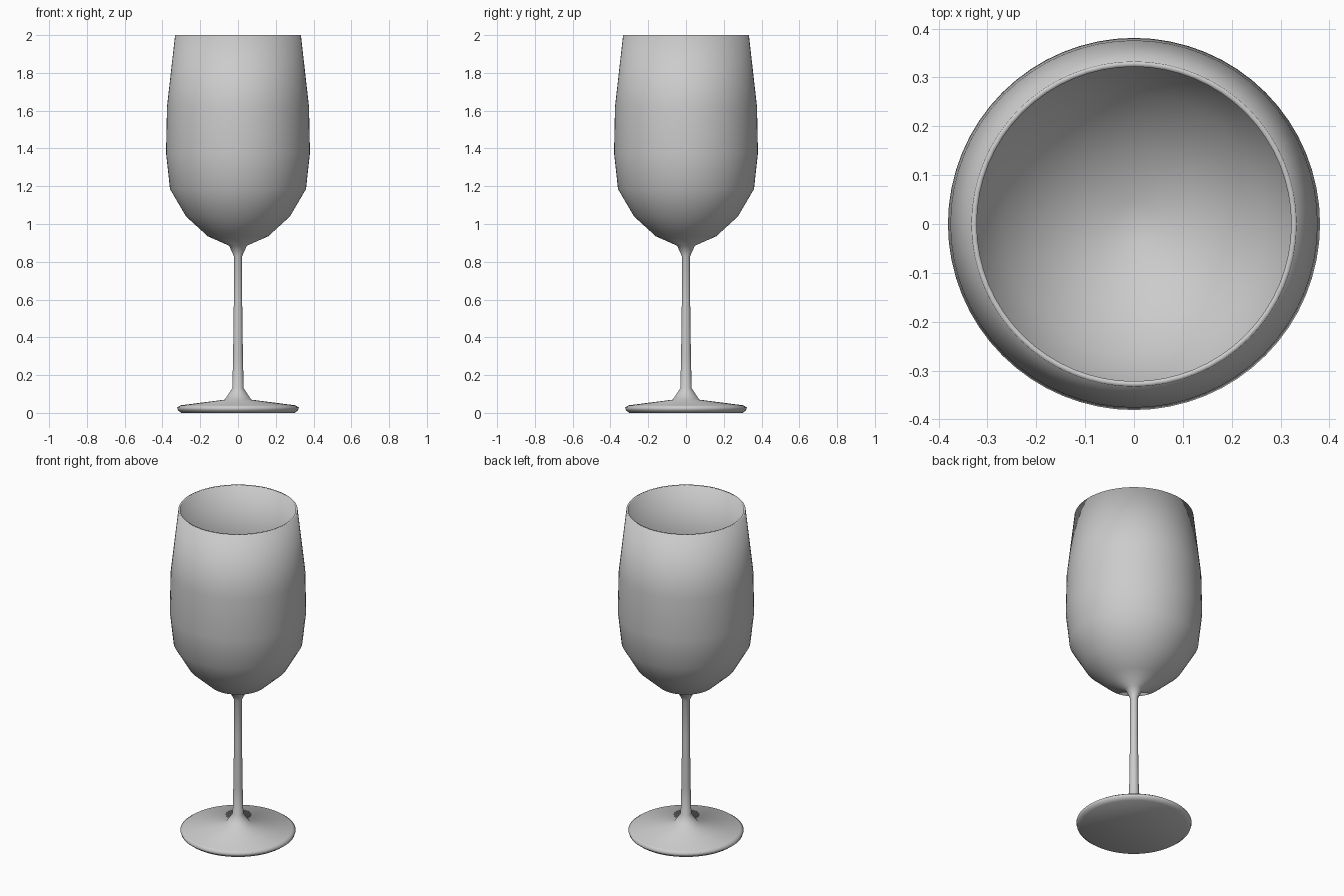
import bpy, bmesh, math

if "Cube" in bpy.data.objects:
    bpy.data.objects.remove(bpy.data.objects["Cube"])

SEGMENTS = 64

# Half section of the glass: underside, foot, stem, outer bowl, rim, inner bowl
foot = [(0, 0.005), (0.30, 0.005), (0.318, 0.014), (0.322, 0.028), (0.305, 0.04)]
stem = [(0.07, 0.07), (0.03, 0.13), (0.026, 0.30), (0.022, 0.60), (0.022, 0.83), (0.047, 0.885)]
outer_bowl = [(0.16, 0.935), (0.275, 1.04), (0.36, 1.185), (0.381, 1.375), (0.376, 1.62), (0.333, 2.0)]
inner_bowl = [(0.322, 2.0), (0.365, 1.62), (0.37, 1.375), (0.349, 1.19), (0.268, 1.05),
              (0.156, 0.947), (0.045, 0.905), (0, 0.90)]
foot[0] = (0, 0.0)
foot[1] = (0.30, 0.0)


def lathe(name, profile):
    bm = bmesh.new()
    rings = []
    for r, z in profile:
        if r == 0:
            rings.append([bm.verts.new((0, 0, z))] * SEGMENTS)
        else:
            rings.append([bm.verts.new((r * math.cos(2 * math.pi * i / SEGMENTS),
                                        r * math.sin(2 * math.pi * i / SEGMENTS), z))
                          for i in range(SEGMENTS)])
    for a, b in zip(rings, rings[1:]):
        for i in range(SEGMENTS):
            j = (i + 1) % SEGMENTS
            bm.faces.new(dict.fromkeys((a[i], a[j], b[j], b[i])))
    bmesh.ops.recalc_face_normals(bm, faces=bm.faces)
    for f in bm.faces:
        f.smooth = True
    mesh = bpy.data.meshes.new(name)
    bm.to_mesh(mesh)
    bm.free()
    obj = bpy.data.objects.new(name, mesh)
    bpy.context.collection.objects.link(obj)
    return obj


# Whole glass turned in one piece
lathe("wine_glass", foot + stem + outer_bowl + inner_bowl)
